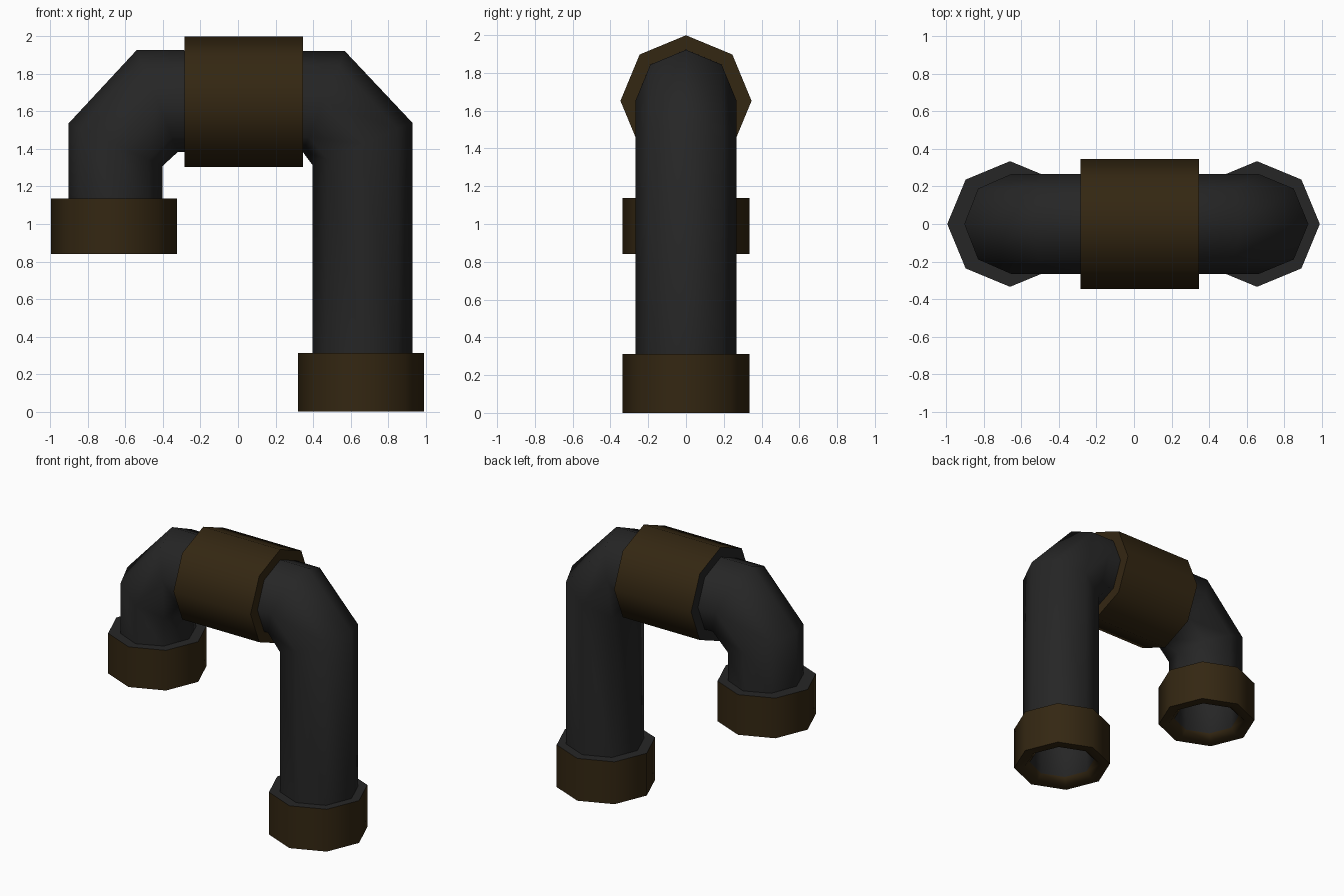
import bpy, bmesh, math
from mathutils import Vector

if "Cube" in bpy.data.objects:
    bpy.data.objects.remove(bpy.data.objects["Cube"])


def material(name, rgb):
    m = bpy.data.materials.new(name)
    m.diffuse_color = (*rgb, 1)
    m.use_nodes = True
    m.node_tree.nodes["Principled BSDF"].inputs["Base Color"].default_value = m.diffuse_color
    return m


GREY = material("dark grey iron", (0.019, 0.019, 0.019))
BROWN = material("dark brown rust", (0.034, 0.020, 0.006))


def build(name, rings, mats, bands=None, cap_first=None, cap_last=None):
    """Skin a list of 8-point rings; bands gives each strip's material index."""
    bm = bmesh.new()
    rows = [[bm.verts.new(p) for p in ring] for ring in rings]
    for k, (a, b) in enumerate(zip(rows, rows[1:])):
        for i in range(8):
            j = (i + 1) % 8
            f = bm.faces.new((a[i], a[j], b[j], b[i]))
            f.material_index = bands[k] if bands else 0
    for row, index in ((rows[0], cap_first), (rows[-1], cap_last)):
        if index is not None:
            bm.faces.new(row).material_index = index
    bmesh.ops.recalc_face_normals(bm, faces=bm.faces)
    mesh = bpy.data.meshes.new(name)
    bm.to_mesh(mesh)
    bm.free()
    for m in mats:
        mesh.materials.append(m)
    ob = bpy.data.objects.new(name, mesh)
    bpy.context.collection.objects.link(ob)
    bpy.ops.object.select_all(action='DESELECT')
    ob.select_set(True)
    bpy.context.view_layer.objects.active = ob
    bpy.ops.object.shade_smooth_by_angle(angle=math.radians(50))
    return ob


def pipe_ring(xo, zo, xi, zi, ry=0.267):
    """Mitred octagon from its outer and inner points in the xz plane."""
    o, n = Vector((xo, 0, zo)), Vector((xi, 0, zi))
    c, h = (o + n) / 2, (o - n) / 2
    return [c + h * math.cos(i * math.pi / 4)
            + Vector((0, ry * math.sin(i * math.pi / 4), 0)) for i in range(8)]


def collar(name, base, axis, profile, bands):
    """Octagonal turned part: brown sides and front, grey back end."""
    base, axis = Vector(base), Vector(axis)
    side = axis.cross(Vector((0, 1, 0)))
    rings = []
    for r, t in profile:
        rings.append([base + axis * t + side * (r * math.cos(i * math.pi / 4))
                      + Vector((0, r * math.sin(i * math.pi / 4), 0))
                      for i in range(8)])
    return build(name, rings, [GREY, BROWN], bands, 0, 0)


# bent pipe: short left leg, one-segment elbows, long right leg
build("bent_pipe", [pipe_ring(*p) for p in (
    (-0.905, 1.12, -0.402, 1.12),
    (-0.905, 1.535, -0.402, 1.31),
    (-0.54, 1.928, -0.32, 1.385),
    (0.57, 1.922, 0.345, 1.385),
    (0.93, 1.54, 0.397, 1.315),
    (0.93, 0.29, 0.397, 0.29))], [GREY])

# open end flanges with a chamfered grey bore
for name, x, z, length in (("left_flange", -0.661, 0.84, 0.297),
                           ("right_flange", 0.656, 0.0, 0.313)):
    collar(name, (x, 0, z), (0, 0, 1),
           [(0.225, 0.285), (0.225, 0.04), (0.265, 0),
            (0.335, 0), (0.335, length)], [0, 1, 1, 1])

# pair of couplings around the horizontal run
for name, x, length in (("left_coupling", 0.04, 0.325),
                        ("right_coupling", 0.346, 0.306)):
    ob = collar(name, (x, 0, 1.652), (-1, 0, 0),
                [(0.255, 0), (0.347, 0), (0.347, length)], [1, 1])
